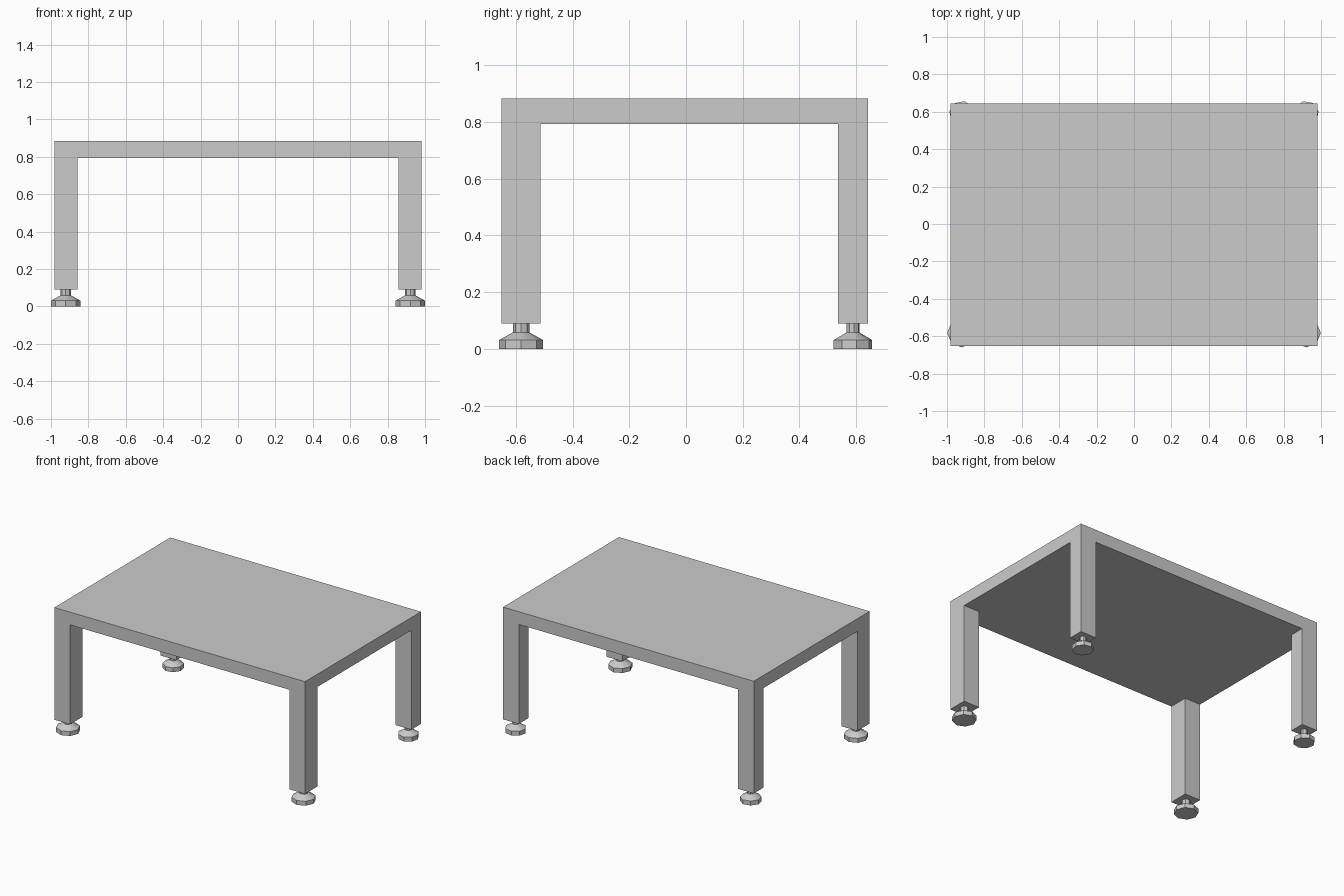
import bpy, bmesh, math

if "Cube" in bpy.data.objects:
    bpy.data.objects.remove(bpy.data.objects["Cube"])

# Table frame: plan grid lines and heights
XS = (-0.98, -0.857, 0.857, 0.98)
YS = (-0.651, -0.514, 0.536, 0.643)   # front legs are deeper than back legs
LEG_BOTTOM, TOP_BOTTOM, TOP = 0.09, 0.793, 0.883


def finish(bm, name):
    bmesh.ops.recalc_face_normals(bm, faces=bm.faces[:])
    mesh = bpy.data.meshes.new(name)
    bm.to_mesh(mesh)
    bm.free()
    obj = bpy.data.objects.new(name, mesh)
    bpy.context.collection.objects.link(obj)
    return obj


def extrude(bm, faces, dz):
    geom = bmesh.ops.extrude_face_region(bm, geom=faces)["geom"]
    verts = [g for g in geom if isinstance(g, bmesh.types.BMVert)]
    bmesh.ops.translate(bm, vec=(0, 0, dz), verts=verts)


# Table top with four legs drawn out of its underside, as one solid
def build_frame():
    bm = bmesh.new()
    v = [[bm.verts.new((x, y, TOP_BOTTOM)) for y in YS] for x in XS]
    cells = {(i, j): bm.faces.new((v[i][j], v[i][j + 1], v[i + 1][j + 1], v[i + 1][j]))
             for i in range(3) for j in range(3)}
    geom = bmesh.ops.duplicate(bm, geom=bm.faces[:])["geom"]
    lid = [g for g in geom if isinstance(g, bmesh.types.BMFace)]
    bmesh.ops.translate(bm, vec=(0, 0, TOP - TOP_BOTTOM),
                        verts=list({w for f in lid for w in f.verts}))
    rims = [e for e in bm.edges if len(e.link_faces) == 1]
    bmesh.ops.bridge_loops(bm, edges=rims)
    for key in ((0, 0), (0, 2), (2, 0), (2, 2)):
        face = cells[key]
        extrude(bm, [face], LEG_BOTTOM - TOP_BOTTOM)
        if face.is_valid:
            bm.faces.remove(face)
    bmesh.ops.dissolve_limit(bm, angle_limit=math.radians(1),
                             verts=bm.verts[:], edges=bm.edges[:])
    return finish(bm, "table_top_and_legs")


# Eight-sided levelling foot: rim, sloped shoulder, stem
def build_foot(name, x, y, radius, stem, turn):
    bm = bmesh.new()
    profile = ((radius, 0), (radius, 0.031), (stem, 0.058), (stem, LEG_BOTTOM + 0.005))
    rings = []
    for r, z in profile:
        rings.append([bm.verts.new((x + r * math.cos(turn + k * math.pi / 4),
                                    y + r * math.sin(turn + k * math.pi / 4), z))
                      for k in range(8)])
    for a, b in zip(rings, rings[1:]):
        for k in range(8):
            n = (k + 1) % 8
            bm.faces.new((a[k], a[n], b[n], b[k]))
    bm.faces.new(rings[0])
    bm.faces.new(rings[-1])
    obj = finish(bm, name)
    bpy.ops.object.select_all(action='DESELECT')
    obj.select_set(True)
    bpy.context.view_layer.objects.active = obj
    bpy.ops.object.shade_smooth_by_angle(angle=math.radians(30))


build_frame()
for side, sx in (("left", -1), ("right", 1)):
    build_foot(f"front_{side}_foot", sx * 0.921, -0.582, 0.078, 0.029, 0)
    build_foot(f"back_{side}_foot", sx * 0.919, 0.589, 0.069, 0.023,
               sx * math.radians(11.25))
